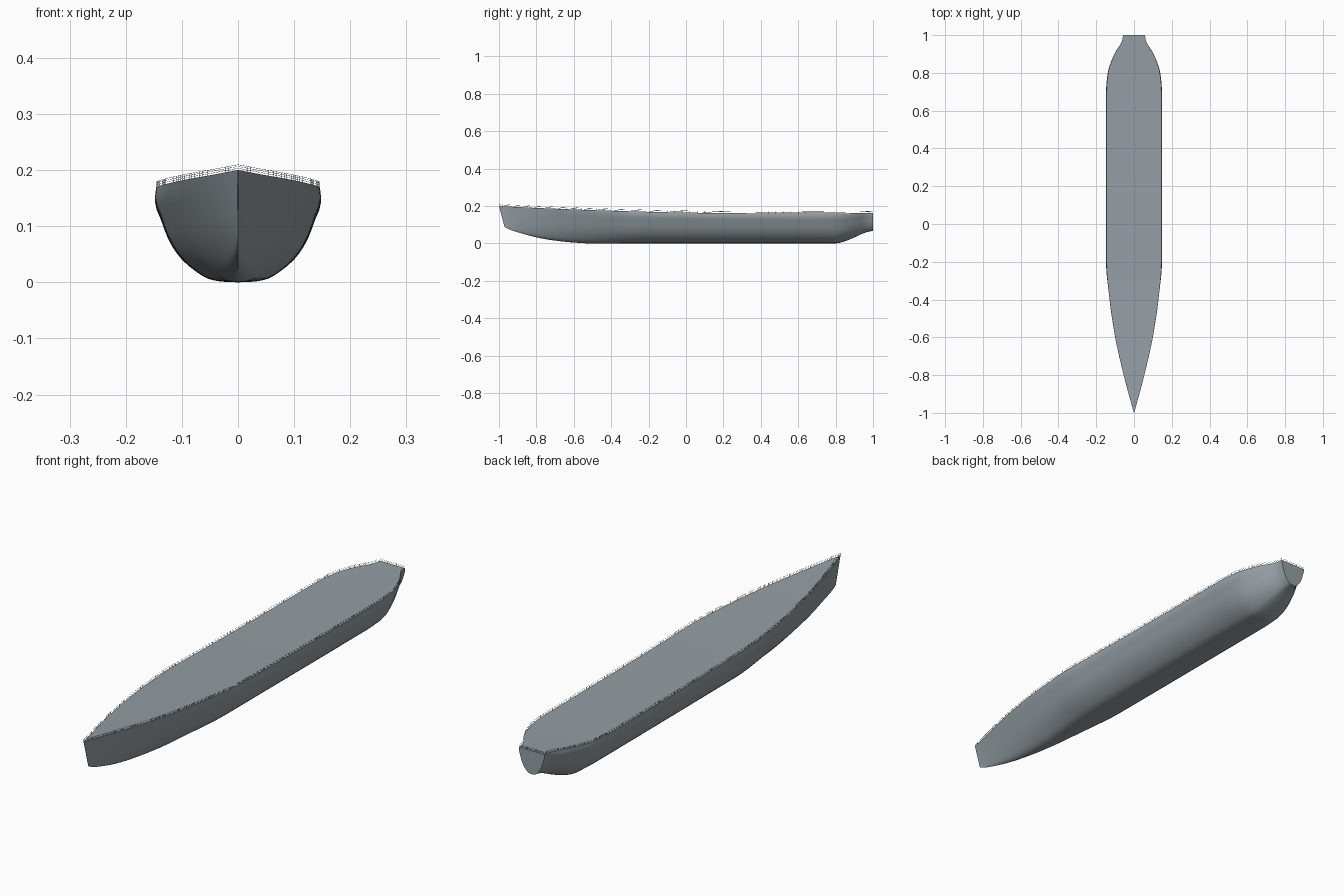
import bpy, bmesh
from mathutils import Vector

if "Cube" in bpy.data.objects:
    bpy.data.objects.remove(bpy.data.objects["Cube"])


def material(name, rgb):
    m = bpy.data.materials.new(name)
    m.diffuse_color = (*rgb, 1)
    m.use_nodes = True
    m.node_tree.nodes["Principled BSDF"].inputs["Base Color"].default_value = m.diffuse_color
    return m


grey = material("ship_grey", (0.30, 0.345, 0.375))


def smooth(table):
    """Monotone cubic through (x, value) pairs."""
    n = len(table)
    s = [(table[i + 1][1] - table[i][1]) / (table[i + 1][0] - table[i][0]) for i in range(n - 1)]
    t = [s[0]] + [2 * a * b / (a + b) if a * b > 0 else 0 for a, b in zip(s, s[1:])] + [s[-1]]

    def f(x):
        x = min(max(x, table[0][0]), table[-1][0])
        i = next((j for j in range(n - 1) if x <= table[j + 1][0]), n - 2)
        (x0, v0), (x1, v1) = table[i], table[i + 1]
        h = x1 - x0
        u = (x - x0) / h
        return ((1 + 2 * u) * (1 - u) ** 2 * v0 + u * (1 - u) ** 2 * h * t[i]
                + u * u * (3 - 2 * u) * v1 + u * u * (u - 1) * h * t[i + 1])
    return f


# hull lines along the length
beam = smooth([(-1, 0.0008), (-0.8, 0.055), (-0.6, 0.1), (-0.4, 0.131), (-0.2, 0.148), (0.7, 0.148),
               (0.8, 0.139), (0.9, 0.105), (0.95, 0.074), (0.97, 0.063), (1, 0.059)])
deck = smooth([(-1, 0.2), (-0.8, 0.19), (-0.4, 0.175), (0, 0.165), (0.4, 0.161), (0.7, 0.16), (1, 0.163)])
keel = smooth([(-1, 0.088), (-0.97, 0.075), (-0.9, 0.055), (-0.8, 0.031), (-0.7, 0.015), (-0.6, 0.005),
               (-0.5, 0), (0.8, 0), (0.85, 0.012), (0.9, 0.032), (0.95, 0.055), (0.97, 0.062), (1, 0.067)])
fullness = smooth([(-1, 0), (-0.7, 0.2), (-0.45, 0.6), (-0.2, 1), (0.75, 1), (1, 0.75)])

# cross-sections: height fraction -> half width fraction
full_section = smooth([(0, 0.0), (0.008, 0.2), (0.04, 0.36), (0.13, 0.52), (0.22, 0.64), (0.32, 0.735),
                       (0.48, 0.84), (0.7, 0.93), (0.89, 1), (1, 0.985)])
fine_section = smooth([(0, 0), (0.04, 0.15), (0.15, 0.32), (0.4, 0.58), (0.7, 0.8), (1, 1)])
LEVELS = [0, 0.008, 0.02, 0.04, 0.08, 0.13, 0.18, 0.25, 0.32, 0.4, 0.5, 0.6, 0.7, 0.8, 0.89, 0.94, 1]


def point(y, h, side):
    f = fullness(y)
    x = beam(y) * (f * full_section(h) + (1 - f) * fine_section(h))
    k, d = keel(y), deck(y)
    rake = 0.03 * max(0, (-0.6 - y) / 0.4) ** 2 * (1 - h)
    return Vector((side * x, y + rake, k + (d - k) * h))


ys = [-1 + 0.02 * i for i in range(101)]

# hull with deck and transom
bm = bmesh.new()
rings = []
for y in ys:
    ring = [bm.verts.new(point(y, h, -1)) for h in reversed(LEVELS)]
    ring += [bm.verts.new(point(y, h, 1)) for h in LEVELS[1:]]
    rings.append(ring)
for a, b in zip(rings, rings[1:]):
    n = len(a)
    for i in range(n):
        j = (i + 1) % n  # the last strip is the deck
        bm.faces.new((a[i], a[j], b[j], b[i]))
bm.faces.new(rings[0])
bm.faces.new(rings[-1])
bmesh.ops.recalc_face_normals(bm, faces=bm.faces)
mesh = bpy.data.meshes.new("hull")
bm.to_mesh(mesh)
bm.free()
hull = bpy.data.objects.new("hull", mesh)
bpy.context.collection.objects.link(hull)
mesh.materials.append(grey)
bpy.context.view_layer.objects.active = hull
hull.select_set(True)
bpy.ops.object.shade_smooth_by_angle(angle=0.6)
hull.select_set(False)

# railing: thin wires and stanchions around the deck edge
edge = [point(y, 1, 1) for y in ys]
edge[-1].y -= 0.002
for p in edge:
    p.x = max(0, p.x - 0.001)
stern = [Vector((edge[-1].x * (1 - i / 3), edge[-1].y, edge[-1].z)) for i in range(1, 6)]
loop = edge + stern + [Vector((-p.x, p.y, p.z)) for p in reversed(edge[1:])]

curve = bpy.data.curves.new("railing", "CURVE")
curve.dimensions = "3D"
curve.bevel_depth = 0.0003
curve.bevel_resolution = 0
curve.materials.append(grey)


def wire(points, closed=False):
    s = curve.splines.new("POLY")
    s.points.add(len(points) - 1)
    for q, p in zip(s.points, points):
        q.co = (*p, 1)
    s.use_cyclic_u = closed


for height in (0.0033, 0.0066, 0.0097):
    wire([p + Vector((0, 0, height)) for p in loop], True)
for p in loop:
    wire([p, p + Vector((0, 0, 0.0097))])
railing = bpy.data.objects.new("railing", curve)
bpy.context.collection.objects.link(railing)
